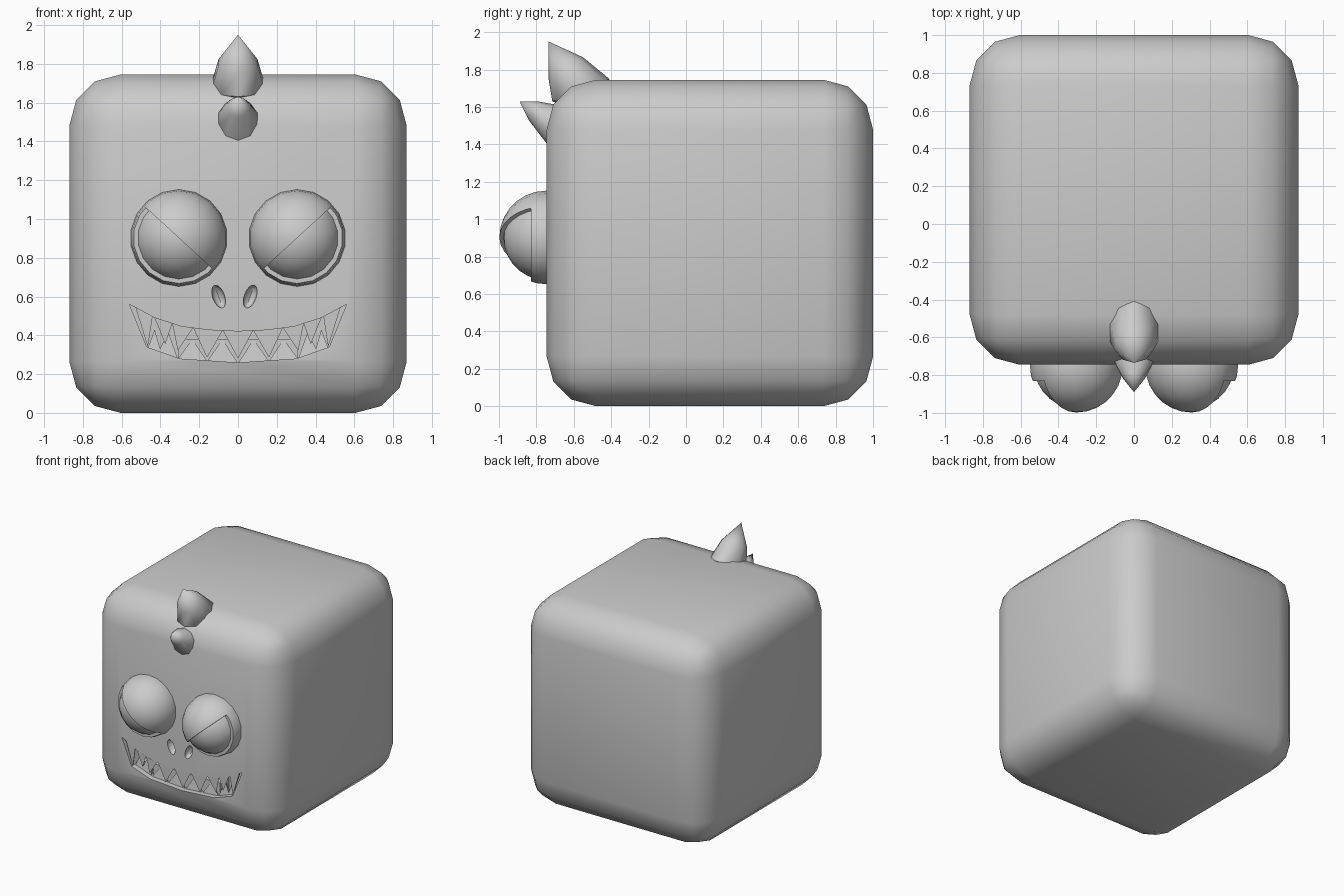
import bpy, bmesh
from math import radians, sin, cos, pi
from mathutils import Vector, Matrix

if "Cube" in bpy.data.objects:
    bpy.data.objects.remove(bpy.data.objects["Cube"])

FRONT = -0.745


def finish(bm, name, angle=40):
    bmesh.ops.recalc_face_normals(bm, faces=bm.faces)
    me = bpy.data.meshes.new(name)
    bm.to_mesh(me)
    bm.free()
    ob = bpy.data.objects.new(name, me)
    bpy.context.collection.objects.link(ob)
    if angle:
        smooth(ob, angle)
    return ob


def smooth(ob, angle):
    bpy.ops.object.select_all(action='DESELECT')
    ob.select_set(True)
    bpy.context.view_layer.objects.active = ob
    bpy.ops.object.shade_smooth_by_angle(angle=radians(angle))


def cut(target, cutter):
    mod = target.modifiers.new("cut", 'BOOLEAN')
    mod.operation = 'DIFFERENCE'
    mod.solver = 'EXACT'
    mod.object = cutter
    bpy.context.view_layer.objects.active = target
    bpy.ops.object.modifier_apply(modifier=mod.name)
    bpy.data.objects.remove(cutter)


def bisect(bm, co, no):
    # keep the side behind the plane and close the cut
    g = bm.verts[:] + bm.edges[:] + bm.faces[:]
    bmesh.ops.bisect_plane(bm, geom=g, plane_co=co, plane_no=no, clear_outer=True)
    bmesh.ops.holes_fill(bm, edges=[e for e in bm.edges if e.is_boundary], sides=0)


# Body: rounded block
bm = bmesh.new()
bmesh.ops.create_cube(bm, size=1)
for v in bm.verts:
    v.co = Vector((v.co.x * 1.74, v.co.y * 1.745 + 0.1275, (v.co.z + 0.5) * 1.745))
bmesh.ops.bevel(bm, geom=bm.edges[:], offset=0.265, segments=3, profile=0.5,
                affect='EDGES', clamp_overlap=False)
body = finish(bm, "body", 0)

# Mouth recess: mirrored grin outline pushed into the face
top = [(0, .42), (.15, .427), (.29, .445), (.43, .49), (.56, .56)]
low = [(.47, .34), (.30, .28), (0, .26)]
half = top + low
outline = half + [(-x, z) for x, z in half[-2:0:-1]]
bm = bmesh.new()
face = bm.faces.new([bm.verts.new((x, -0.95, z)) for x, z in outline])
ext = bmesh.ops.extrude_face_region(bm, geom=[face])
for v in ext['geom']:
    if isinstance(v, bmesh.types.BMVert):
        v.co.y = -0.56
cut(body, finish(bm, "mouth_cutter", 0))

# Nostril dents
for x, tilt in ((-.10, -20), (.063, 20)):
    bm = bmesh.new()
    m = (Matrix.Translation((x, FRONT, .60)) @ Matrix.Rotation(radians(tilt), 4, 'Y')
         @ Matrix.Diagonal((.032, .05, .062, 1)))
    bmesh.ops.create_uvsphere(bm, u_segments=10, v_segments=8, radius=1, matrix=m)
    cut(body, finish(bm, "nostril_cutter", 0))
smooth(body, 38)


# Teeth: flat-fronted pyramids
def lip(x, pts):
    x = abs(x)
    for (x0, z0), (x1, z1) in zip(pts, pts[1:]):
        if x0 <= x <= x1:
            return z0 + (z1 - z0) * (x - x0) / (x1 - x0)
    return pts[-1][1]


def add_tooth(bm, x, w, tip, pts, over, y):
    a = bm.verts.new((x - w, y, lip(x - w, pts) + over))
    b = bm.verts.new((x + w, y, lip(x + w, pts) + over))
    c = bm.verts.new((x, y + .09, lip(x, pts) + over))
    t = bm.verts.new(tip)
    for f in ((a, b, t), (b, c, t), (c, a, t), (a, c, b)):
        bm.faces.new(f)


bm = bmesh.new()
for x, w, tx, tz in ((0, .08, 0, .28), (.155, .078, .16, .285), (.285, .055, .31, .32),
                     (.385, .048, .375, .355), (.485, .045, .465, .34)):
    for s in ((1,) if x == 0 else (1, -1)):
        add_tooth(bm, s * x, w, (s * tx, FRONT + .012, tz), top, .005, FRONT + .008)
finish(bm, "upper_teeth", 0)

bm = bmesh.new()
bottom = [(0, .26), (.30, .28), (.47, .34)]
for x, w, tz in ((.08, .08, .38), (.235, .075, .38), (.36, .05, .42), (.43, .035, .43)):
    for s in (1, -1):
        add_tooth(bm, s * x, w, (s * x, FRONT + .06, tz), bottom, -.005, FRONT + .045)
finish(bm, "lower_teeth", 0)

# Gum ridge behind the lower teeth
bm = bmesh.new()
bmesh.ops.create_cube(bm, size=1, matrix=Matrix.Translation((0, -.62, .32))
                      @ Matrix.Diagonal((.62, .12, .12, 1)))
finish(bm, "lower_gum", 0)


# Eyes: ball, slanted upper lid, lower lid rim
def eye_sphere(s, r):
    b = bmesh.new()
    m = Matrix.Translation((s * .305, -.748, .902)) @ Matrix.Rotation(pi / 2, 4, 'X')
    bmesh.ops.create_uvsphere(b, u_segments=18, v_segments=14, radius=r, matrix=m)
    bisect(b, (0, -.68, 0), (0, 1, 0))
    return b


for s, side in ((-1, "left"), (1, "right")):
    centre = Vector((s * .305, -.748, .902))
    inward = Vector((-s * sin(radians(42.5)), 0, cos(radians(42.5))))
    finish(eye_sphere(s, .228), side + "_eyeball")
    lid = eye_sphere(s, .25)
    bisect(lid, centre, -inward)
    finish(lid, side + "_upper_lid")
    lid = eye_sphere(s, .25)
    bisect(lid, centre, inward)
    bisect(lid, (0, -.83, 0), (0, -1, 0))
    finish(lid, side + "_lower_lid")


# Horns: rings given by front and back (y, z) ends and half width
def horn(name, rings, tip, sides=10):
    b = bmesh.new()
    loops = []
    for f, k, w in rings:
        f, k = Vector((0, *f)), Vector((0, *k))
        mid, arm = (f + k) / 2, (f - k) / 2
        loops.append([b.verts.new(mid + arm * cos(2 * pi * i / sides)
                                  + Vector((w * sin(2 * pi * i / sides), 0, 0)))
                      for i in range(sides)])
    b.faces.new(loops[0])
    t = b.verts.new((0, *tip))
    for i in range(sides):
        j = (i + 1) % sides
        for lo, hi in zip(loops, loops[1:]):
            b.faces.new((lo[i], lo[j], hi[j], hi[i]))
        b.faces.new((loops[-1][i], loops[-1][j], t))
    finish(b, name, 50)


horn("top_horn", [((-.64, 1.60), (-.42, 1.68), .12), ((-.715, 1.63), (-.41, 1.75), .142),
                  ((-.735, 1.75), (-.55, 1.865), .105)], (-.735, 1.95))
horn("brow_horn", [((-.68, 1.41), (-.64, 1.60), .09), ((-.745, 1.405), (-.71, 1.615), .11),
                   ((-.838, 1.525), (-.785, 1.628), .06)], (-.89, 1.63))
